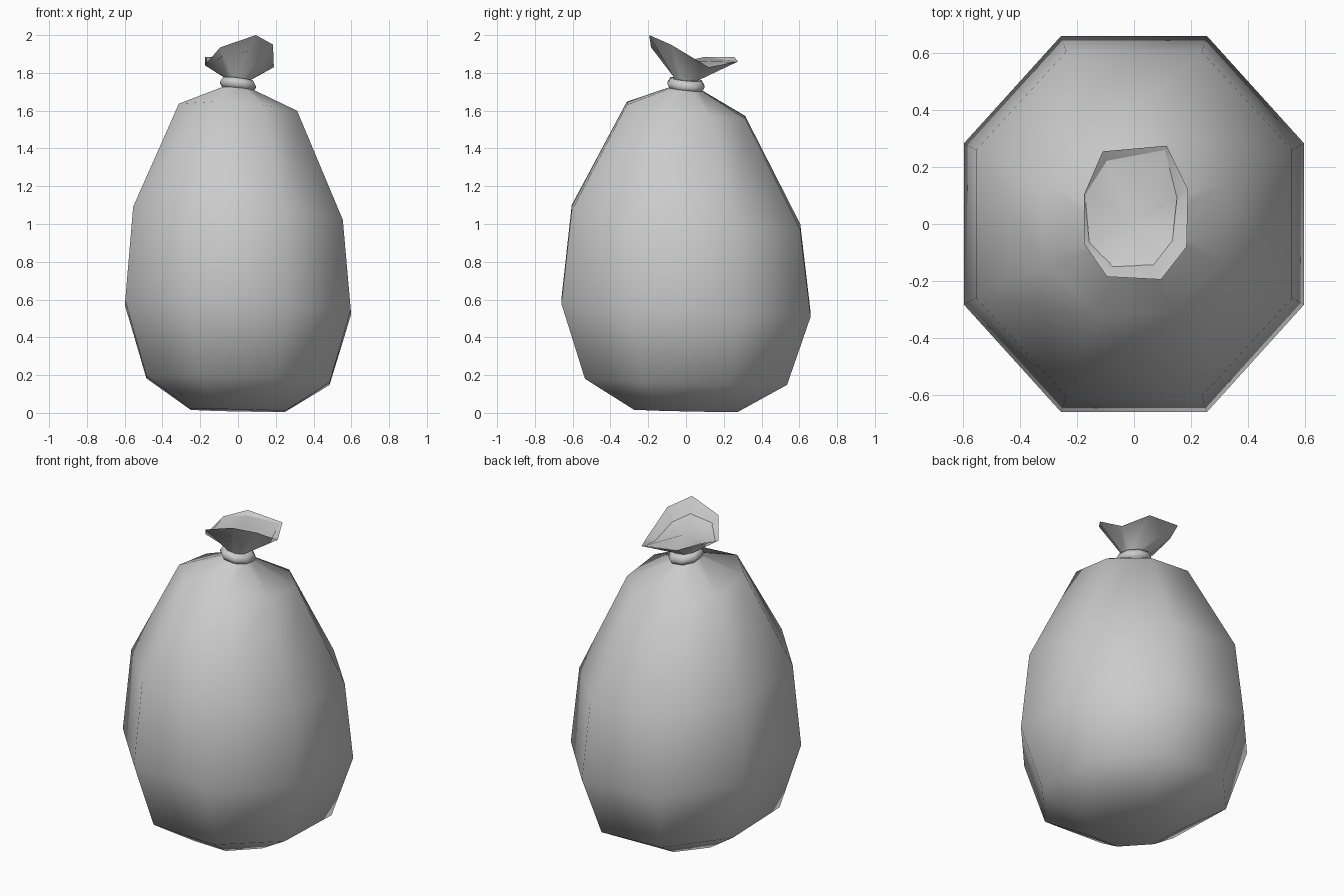
import bpy, bmesh, math
from mathutils import Vector

cube = bpy.data.objects.get("Cube")
if cube:
    bpy.data.objects.remove(cube)

grey = bpy.data.materials.new("plain_grey")
grey.use_nodes = True
grey.diffuse_color = (0.6, 0.6, 0.6, 1)
bsdf = grey.node_tree.nodes["Principled BSDF"]
bsdf.inputs["Base Color"].default_value = (0.6, 0.6, 0.6, 1)
bsdf.inputs["Roughness"].default_value = 0.8

# Corner directions of the flattened octagon, anticlockwise from above
CORNERS = [(1, .43), (.43, 1), (-.43, 1), (-1, .43),
           (-1, -.43), (-.43, -1), (.43, -1), (1, -.43)]


def octagon(rx, ry, z, tilt_x=0, tilt_y=0):
    """Octagonal ring, leaning so that its height changes across x and y."""
    return [Vector((rx * x, ry * y, z + tilt_x * rx * x + tilt_y * ry * y))
            for x, y in CORNERS]


def build(name, rings, cap_start=False, tip=None, closed=False):
    """Bridge a stack of rings into one smooth mesh."""
    bm = bmesh.new()
    loops = [[bm.verts.new(p) for p in ring] for ring in rings]
    pairs = list(zip(loops, loops[1:]))
    if closed:
        pairs.append((loops[-1], loops[0]))
    for low, high in pairs:
        for i in range(len(low)):
            j = (i + 1) % len(low)
            bm.faces.new((low[i], low[j], high[j], high[i]))
    if cap_start:
        bm.faces.new(loops[0][::-1])
    if tip:
        top, last = bm.verts.new(tip), loops[-1]
        for i in range(len(last)):
            bm.faces.new((last[i], last[(i + 1) % len(last)], top))
    for f in bm.faces:
        f.smooth = True
    mesh = bpy.data.meshes.new(name)
    bm.to_mesh(mesh)
    bm.free()
    mesh.materials.append(grey)
    obj = bpy.data.objects.new(name, mesh)
    bpy.context.collection.objects.link(obj)
    return obj


# Sack body: leaning rings from the flat base up to the pinched neck
build("sack_body", [
    octagon(.25, .275, .013, -.02, -.02),
    octagon(.485, .535, .172, -.036, -.03),
    octagon(.597, .66, .555, -.042, -.053),
    octagon(.555, .605, 1.035, -.063, -.083),
    octagon(.313, .313, 1.602, -.06, -.12),
    octagon(.07, .07, 1.72, -.1, -.1),
    octagon(.055, .055, 1.75, -.1, -.1),
], cap_start=True)

# Tie: a thick cord ring around the neck
tie_rings = []
for k in range(6):
    a = math.tau * k / 6
    r = .062 + .033 * math.cos(a)
    tie_rings.append(octagon(r, r * 1.04, 1.737 + .034 * math.sin(a), -.12, -.1))
build("neck_tie", tie_rings, closed=True)

# Flared mouth: open crumpled skirt above the tie
neck = octagon(.06, .06, 1.765, -.08, -.08)
rim = [Vector(p) for p in [
    (.19, .12, 1.83), (.115, .275, 1.86), (-.11, .255, 1.885),
    (-.175, .105, 1.885), (-.175, -.07, 1.84), (-.095, -.185, 1.935),
    (.095, -.195, 2.0), (.185, -.08, 1.95)]]
build("sack_mouth", [octagon(.055, .055, 1.74, -.08, -.08), neck, rim])

# Gathered filling: soft mound resting on the inside of the mouth
reach = [.7, .93, .83, .97, .85, .72, .62, .6]
seat = [n.lerp(p, t) + Vector((0, 0, .004)) for n, p, t in zip(neck, rim, reach)]
build("mouth_filling", [seat], tip=(0, .01, 1.865))
